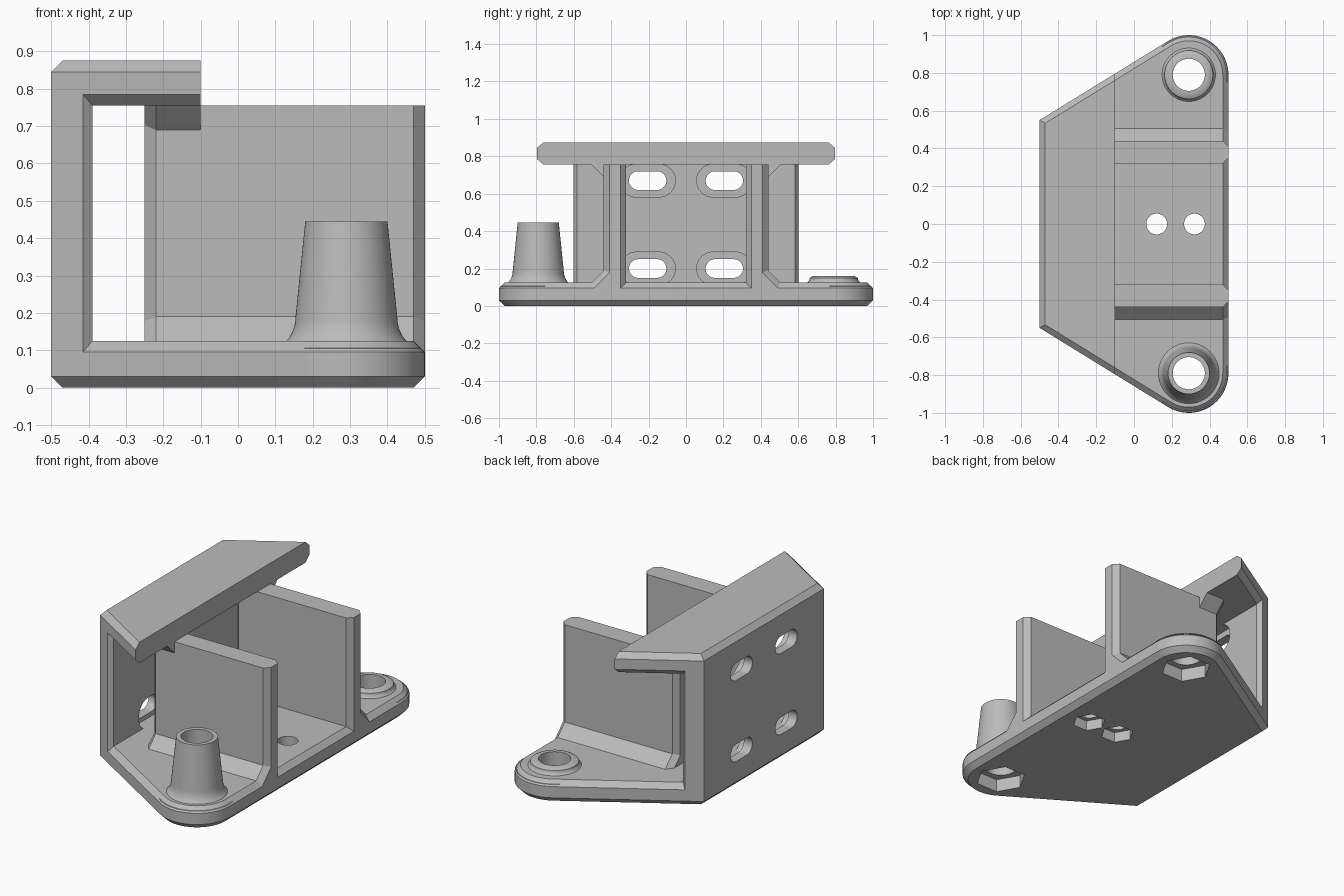
import bpy, bmesh, math
from mathutils import Vector

cube = bpy.data.objects.get("Cube")
if cube:
    bpy.data.objects.remove(cube, do_unlink=True)

grey = bpy.data.materials.new("plain grey")
grey.use_nodes = True
COLOUR = (0.5, 0.5, 0.5, 1)
grey.diffuse_color = COLOUR
grey.node_tree.nodes["Principled BSDF"].inputs["Base Color"].default_value = COLOUR

C = 0.03                      # chamfer size
POST_X, POST_Y, POST_R = 0.29, 0.79, 0.21
LEFT, SIDE_Y = -0.5, 0.55
BASE_TOP, LID_LOW, LID_TOP = 0.125, 0.755, 0.875
HOLE_R, SEG = 0.085, 64
dx, dy = POST_X - LEFT, POST_Y - SIDE_Y
SLOPE = math.atan2(dy, dx) + math.asin(POST_R / math.hypot(dx, dy))


def loft(name, rings, closed=False):
    """Skin a list of equal-length rings, capped unless closed into a loop."""
    bm = bmesh.new()
    rows = [[bm.verts.new(p) for p in ring] for ring in rings]
    n = len(rows[0])
    pairs = list(zip(rows, rows[1:])) + ([(rows[-1], rows[0])] if closed else [])
    for a, b in pairs:
        for i in range(n):
            j = (i + 1) % n
            bm.faces.new((a[i], a[j], b[j], b[i]))
    if not closed:
        bm.faces.new(rows[0])
        bm.faces.new(rows[-1])
    bmesh.ops.recalc_face_normals(bm, faces=bm.faces)
    mesh = bpy.data.meshes.new(name)
    bm.to_mesh(mesh)
    bm.free()
    obj = bpy.data.objects.new(name, mesh)
    bpy.context.collection.objects.link(obj)
    mesh.materials.append(grey)
    return obj


def at_z(points, z):
    return [(x, y, z) for x, y in points]


def circle(x, y, r, n=SEG):
    return [(x + r * math.cos(2 * math.pi * i / n), y + r * math.sin(2 * math.pi * i / n))
            for i in range(n)]


def prism(name, points, z0, z1):
    return loft(name, [at_z(points, z0), at_z(points, z1)])


def activate(obj):
    bpy.ops.object.select_all(action='DESELECT')
    obj.select_set(True)
    bpy.context.view_layer.objects.active = obj


def cut(obj, cutters):
    for cutter in cutters:
        cutter.hide_render = True
        mod = obj.modifiers.new("cut", 'BOOLEAN')
        mod.operation, mod.solver, mod.object = 'DIFFERENCE', 'EXACT', cutter
        activate(obj)
        bpy.ops.object.modifier_apply(modifier=mod.name)
        bpy.data.objects.remove(cutter, do_unlink=True)


def side(x, inset=0):
    """Half width of the slanted sides at x."""
    return SIDE_Y + (x - LEFT) * math.tan(SLOPE) - inset / math.cos(SLOPE)


def mirrored(half):
    return half + [(x, -y) for x, y in reversed(half)]


def base_outline(d):
    end = SLOPE + math.pi / 2
    arc = [(POST_X + (POST_R - d) * math.cos(end * i / 20),
            POST_Y + (POST_R - d) * math.sin(end * i / 20)) for i in range(21)]
    return mirrored(arc + [(LEFT + d, side(LEFT + d, d))])


# Base plate, chamfered all round, with bolt holes and nut pockets
base = loft("base_plate", [at_z(base_outline(d), z) for d, z in
                           ((C, 0), (0, C), (0, BASE_TOP - C), (C, BASE_TOP))])
cutters = []
for x, y, r, nut_r, depth in ((POST_X, POST_Y, HOLE_R, 0.137, 0.075),
                              (POST_X, -POST_Y, HOLE_R, 0.137, 0.075),
                              (0.12, 0, 0.055, 0.09, 0.06),
                              (0.32, 0, 0.055, 0.09, 0.06)):
    cutters.append(prism("bolt_cutter", circle(x, y, r), -0.1, 0.3))
    cutters.append(prism("nut_cutter", circle(x, y, nut_r, 6), -0.1, depth))
cut(base, cutters)

# Back wall, with inner edges chamfered and four counterbored slots
wall = prism("side_wall", mirrored([(LEFT, SIDE_Y), (-0.415, side(-0.415)),
                                    (-0.39, side(-0.39, C))]), C, LID_TOP - C)


def slot(y, z, half, r, x0, x1):
    ring = []
    for i in range(34):
        a = math.pi * (i % 17) / 16 + (math.pi if i > 16 else 0) - math.pi / 2
        centre = y + (half if i < 17 else -half)
        ring.append((centre + r * math.cos(a), z + r * math.sin(a)))
    return loft("slot_cutter", [[(x, p, q) for p, q in ring] for x in (x0, x1)])


slots = []
for y in (-0.205, 0.205):
    for z in (0.2, 0.67):
        slots.append(slot(y, z, 0.05, 0.05, -0.6, -0.3))
        slots.append(slot(y, z, 0.06, 0.088, -0.445, -0.3))
cut(wall, slots)


# Overhanging lid with chamfered slanted edges
def lid_outline(d, d_left):
    return mirrored([(x, side(x, d)) for x in (-0.1, LEFT + d_left)])


lid = loft("lid", [at_z(lid_outline(d, e), z) for d, e, z in
                   ((C, 0, LID_LOW), (0, 0, LID_LOW + C),
                    (0, 0, LID_TOP - C), (C, C, LID_TOP))])

# Two upright partitions with sloped gussets at the base and under the lid
X0, X1, Y0, Y1 = -0.25, 0.5, 0.32, 0.44


def gusset(name, s, stations, z_foot, up):
    """Wedge outside a partition; stations pair x with inset."""
    rings = []
    for x, d in stations:
        reach = 0.065 - d * math.sqrt(2)
        rings.append([(x, s * (Y1 + u), z_foot + up * v) for u, v in
                      ((-0.04, reach + 0.04), (reach + 0.05, -0.05), (-0.04, -0.05))])
    return loft(name, rings)


for s, label in ((1, "back"), (-1, "front")):
    plan = [(X0 + C, Y0), (X1 - C, Y0), (X1, Y0 + C), (X1, Y1 - C),
            (X1 - C, Y1), (X0 + C, Y1), (X0, Y1 - C), (X0, Y0 + C)]
    prism(label + "_partition", [(x, s * y) for x, y in plan], 0.06, LID_LOW)
    gusset(label + "_base_gusset", s,
           ((X0, C), (X0 + C, 0), (X1 - C, 0), (X1, C)), BASE_TOP, 1)
    gusset(label + "_lid_gusset", s, ((X0, C), (X0 + C, 0), (-0.1, 0)), LID_LOW, -1)


# Hollow posts, tall at the front and low at the back, flared at the foot
def post(name, y, top_z, top_r, neck_r, neck_z):
    foot_r, foot_z = 0.205, BASE_TOP - 0.02
    profile = [(HOLE_R, foot_z), (HOLE_R, top_z), (top_r, top_z)]
    for i in range(11):
        a = math.pi / 2 * i / 10
        profile.append((foot_r - (foot_r - neck_r) * math.cos(a),
                        neck_z - (neck_z - foot_z) * math.sin(a)))
    return loft(name, [at_z(circle(POST_X, y, r), z) for r, z in profile], closed=True)


tall = post("tall_post", -POST_Y, 0.445, 0.11, 0.136, 0.19)
low = post("low_post", POST_Y, 0.16, 0.11, 0.128, 0.15)

for obj in (base, wall, tall, low):
    activate(obj)
    bpy.ops.object.shade_smooth_by_angle(angle=math.radians(30))
